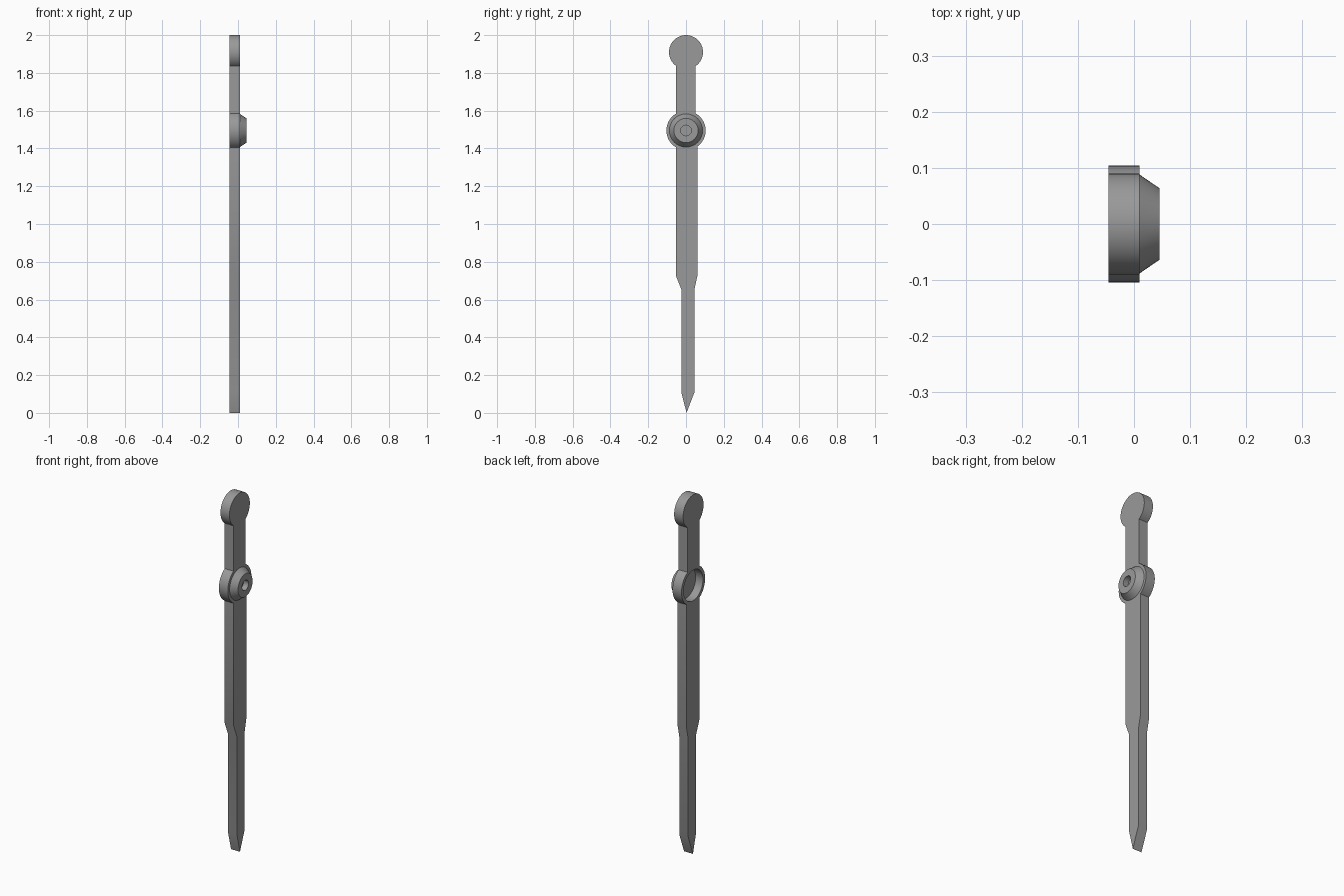
import bpy, bmesh, math

if "Cube" in bpy.data.objects:
    bpy.data.objects.remove(bpy.data.objects["Cube"])

X_BACK, X_FRONT = -0.045, 0.01      # plate thickness
HUB_Z, HUB_R = 1.495, 0.104
HEAD_Z, HEAD_R = 1.91, 0.09

grey = bpy.data.materials.new("grey_metal")
grey.diffuse_color = (0.32, 0.32, 0.32, 1)
grey.use_nodes = True
grey.node_tree.nodes["Principled BSDF"].inputs["Base Color"].default_value = grey.diffuse_color


def finish(name, bm):
    bmesh.ops.recalc_face_normals(bm, faces=bm.faces)
    me = bpy.data.meshes.new(name)
    bm.to_mesh(me)
    bm.free()
    ob = bpy.data.objects.new(name, me)
    bpy.context.collection.objects.link(ob)
    me.materials.append(grey)
    return ob


def smooth(ob):
    bpy.ops.object.select_all(action='DESELECT')
    bpy.context.view_layer.objects.active = ob
    ob.select_set(True)
    bpy.ops.object.shade_smooth_by_angle(angle=math.radians(25))


def arc(zc, r, y0, y1, side0, side1, n):
    """Arc in the YZ plane, counter-clockwise from one arm edge to another."""
    a0 = math.atan2(side0 * math.sqrt(r * r - y0 * y0), y0)
    a1 = math.atan2(side1 * math.sqrt(r * r - y1 * y1), y1)
    if a1 <= a0:
        a1 += 2 * math.pi
    return [(r * math.cos(a0 + (a1 - a0) * i / n),
             zc + r * math.sin(a0 + (a1 - a0) * i / n)) for i in range(n + 1)]


def lathe(name, profile, n=48):
    """Closed solid turned about the hub's x axis from (x, radius) points."""
    bm = bmesh.new()
    rings = []
    for x, r in profile:
        rings.append([bm.verts.new((x, r * math.cos(2 * math.pi * i / n),
                                    HUB_Z + r * math.sin(2 * math.pi * i / n)))
                      for i in range(n)])
    for a, b in zip(rings, rings[1:]):
        for i in range(n):
            j = (i + 1) % n
            bm.faces.new((a[i], a[j], b[j], b[i]))
    bm.faces.new(rings[0])
    bm.faces.new(rings[-1])
    return finish(name, bm)


# Hand plate: pointed blade, hub disc, upper arm and round head in one outline
outline = [(0.003, 0.0), (0.045, 0.11), (0.045, 0.655), (0.06, 0.725)]
outline += arc(HUB_Z, HUB_R, 0.06, 0.05, -1, 1, 16)
outline += arc(HEAD_Z, HEAD_R, 0.05, -0.053, -1, -1, 40)
outline += arc(HUB_Z, HUB_R, -0.053, -0.053, 1, -1, 16)
outline += [(-0.053, 0.725), (-0.025, 0.655), (-0.025, 0.11)]
bm = bmesh.new()
face = bm.faces.new([bm.verts.new((X_BACK, y, z)) for y, z in outline])
ext = bmesh.ops.extrude_face_region(bm, geom=[face], use_keep_orig=True)
for v in ext["geom"]:
    if isinstance(v, bmesh.types.BMVert):
        v.co.x = X_FRONT
plate = finish("hand_plate", bm)

# Round recess in the back of the hub
cutter = lathe("recess_cutter", [(X_BACK - 0.05, 0.085), (0.0, 0.085)])
cutter.hide_render = True
cutter.hide_viewport = True
cut = plate.modifiers.new("recess", 'BOOLEAN')
cut.operation = 'DIFFERENCE'
cut.solver = 'EXACT'
cut.object = cutter
smooth(plate)

# Tapered hub cap with a blind centre hole
cap = lathe("hub_cap", [(0.009, 0.088), (X_FRONT, 0.088), (0.045, 0.064),
                        (0.045, 0.028), (0.014, 0.028)])
smooth(cap)
